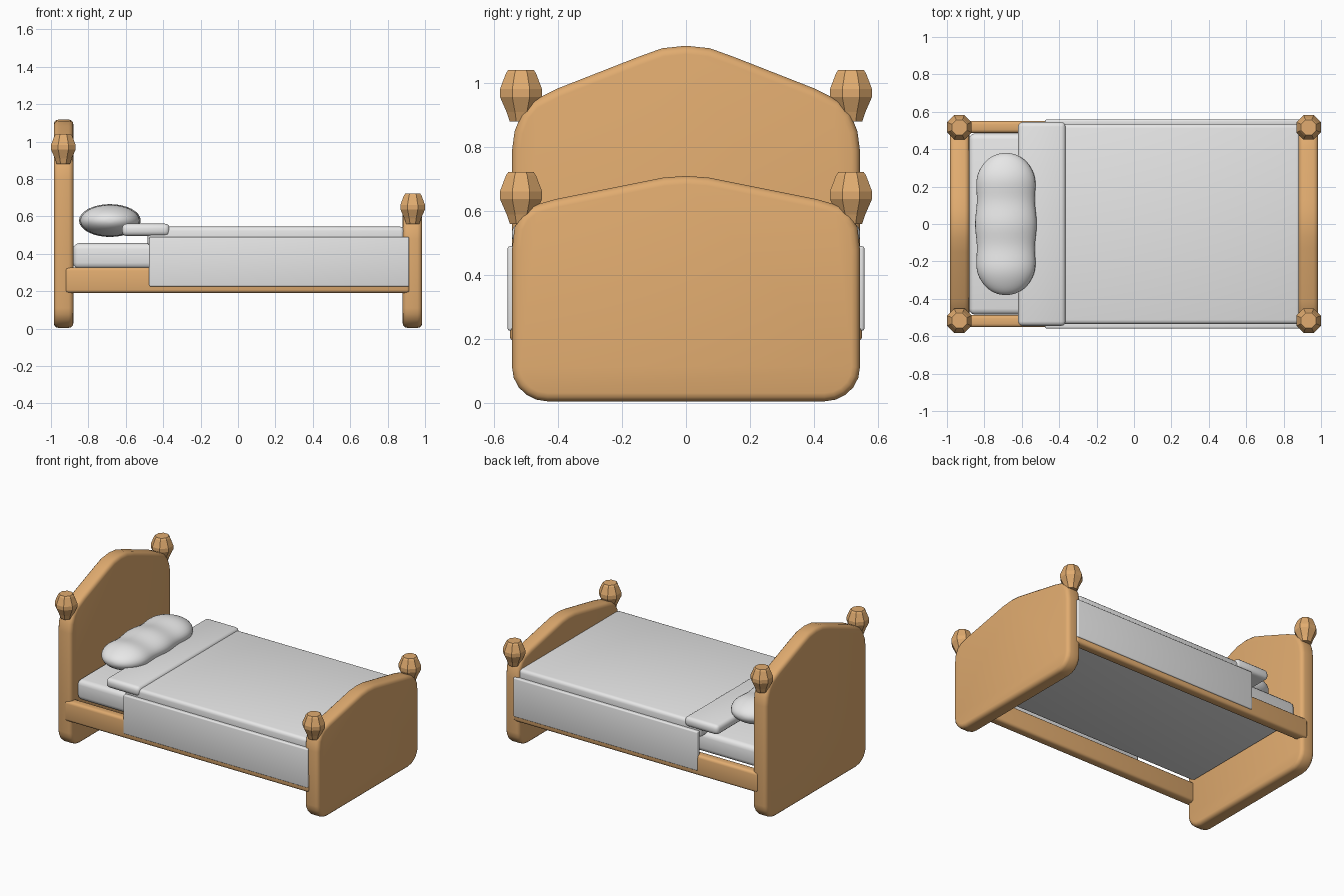
import bpy, bmesh, math

if "Cube" in bpy.data.objects:
    bpy.data.objects.remove(bpy.data.objects["Cube"], do_unlink=True)


def material(name, rgb):
    m = bpy.data.materials.new(name)
    m.use_nodes = True
    m.diffuse_color = (*rgb, 1)
    m.node_tree.nodes["Principled BSDF"].inputs["Base Color"].default_value = (*rgb, 1)
    return m


WOOD = material("warm wood", (0.75, 0.41, 0.16))
LINEN = material("white linen", (0.8, 0.8, 0.8))


def finish(name, bm, mat, bevel=0, segments=3, smooth=True):
    bmesh.ops.recalc_face_normals(bm, faces=bm.faces)
    mesh = bpy.data.meshes.new(name)
    bm.to_mesh(mesh)
    bm.free()
    mesh.materials.append(mat)
    ob = bpy.data.objects.new(name, mesh)
    bpy.context.collection.objects.link(ob)
    bpy.ops.object.select_all(action='DESELECT')
    bpy.context.view_layer.objects.active = ob
    ob.select_set(True)
    if bevel:
        mod = ob.modifiers.new("rounding", 'BEVEL')
        mod.width, mod.segments = bevel, segments
        mod.limit_method, mod.angle_limit = 'ANGLE', math.radians(60)
        bpy.ops.object.modifier_apply(modifier=mod.name)
    if smooth:
        bpy.ops.object.shade_smooth_by_angle(angle=math.radians(35))
    return ob


def box(name, x, y, z, mat, bevel):
    """Rounded box from (min, max) ranges."""
    bm = bmesh.new()
    bmesh.ops.create_cube(bm, size=1)
    for v in bm.verts:
        v.co = [r[0] if c < 0 else r[1] for c, r in zip(v.co, (x, y, z))]
    return finish(name, bm, mat, bevel)


def board(name, x0, x1, crown):
    """Arched end board: rounded feet plus a mirrored crown outline."""
    r, half = 0.11, 0.545
    foot = [(half - r + r * math.sin(a), r - (r - 0.004) * math.cos(a))
            for a in [i * math.pi / 10 for i in range(6)]]
    right = foot + crown
    outline = right + [(-y, z) for y, z in reversed(right) if y > 0]
    bm = bmesh.new()
    face = bm.faces.new([bm.verts.new((x0, y, z)) for y, z in outline])
    out = bmesh.ops.extrude_face_region(bm, geom=[face])
    bmesh.ops.translate(bm, vec=(x1 - x0, 0, 0),
                        verts=[g for g in out["geom"] if isinstance(g, bmesh.types.BMVert)])
    return finish(name, bm, WOOD, 0.026)


def loft(name, rings, mat, **kw):
    """Skin closed rings of points and cap both ends."""
    bm = bmesh.new()
    loops = [[bm.verts.new(p) for p in ring] for ring in rings]
    n = len(loops[0])
    for a, b in zip(loops, loops[1:]):
        for i in range(n):
            bm.faces.new((a[i], a[(i + 1) % n], b[(i + 1) % n], b[i]))
    bm.faces.new(loops[0])
    bm.faces.new(loops[-1])
    return finish(name, bm, mat, **kw)


# End boards
board("headboard", -0.985, -0.88,
      [(0.545, 0.79), (0.537, 0.85), (0.515, 0.905), (0.48, 0.945), (0.40, 0.985),
       (0.15, 1.083), (0.075, 1.11), (0, 1.118)])
board("footboard", 0.88, 0.985,
      [(0.545, 0.48), (0.537, 0.55), (0.515, 0.59), (0.48, 0.617), (0.41, 0.637),
       (0.13, 0.693), (0.07, 0.705), (0, 0.71)])

# Faceted post knobs
KNOB = [(0.035, -0.09), (0.045, -0.06), (0.066, -0.012), (0.066, 0.012),
        (0.047, 0.062), (0.04, 0.072)]
for label, x, z in (("head", -0.934, 0.97), ("foot", 0.934, 0.65)):
    for side, y in (("left", 0.517), ("right", -0.517)):
        angles = [(i + 0.5) * math.pi / 4 for i in range(8)]
        k = 1 / math.cos(math.pi / 8)
        loft(f"{label}_knob_{side}",
             [[(x + r * k * math.cos(a), y + r * k * math.sin(a), z + h) for a in angles]
              for r, h in KNOB], WOOD, smooth=False)

# Side rails and hanging blanket sides
for side, s in (("left", 1), ("right", -1)):
    box(f"side_rail_{side}", (-0.925, 0.92), sorted((s * 0.487, s * 0.552)),
        (0.19, 0.328), WOOD, 0.018)
    box(f"blanket_side_{side}", (-0.475, 0.915), sorted((s * 0.525, s * 0.559)),
        (0.225, 0.49), LINEN, 0.008)

# Bedding
box("mattress", (-0.882, 0.89), (-0.485, 0.485), (0.32, 0.457), LINEN, 0.032)
box("blanket", (-0.485, 0.89), (-0.535, 0.535), (0.44, 0.545), LINEN, 0.022)
box("blanket_fold", (-0.62, -0.365), (-0.545, 0.545), (0.495, 0.561), LINEN, 0.025)

# Pillow with three soft lobes
rings = []
for i in range(1, 48):
    t = -math.cos(math.pi * i / 48)
    y = 0.38 * t
    fullness = math.sqrt(1 - abs(t) ** 5)
    wave = math.cos(2 * math.pi * y / 0.25)
    w = 0.16 * fullness * (1 + 0.03 * wave)
    h = 0.082 * fullness * (1 + 0.07 * wave)
    rings.append([(-0.685 + w * math.cos(a), y, 0.578 + h * math.sin(a))
                  for a in [j * math.pi / 16 for j in range(32)]])
loft("pillow", rings, LINEN)
